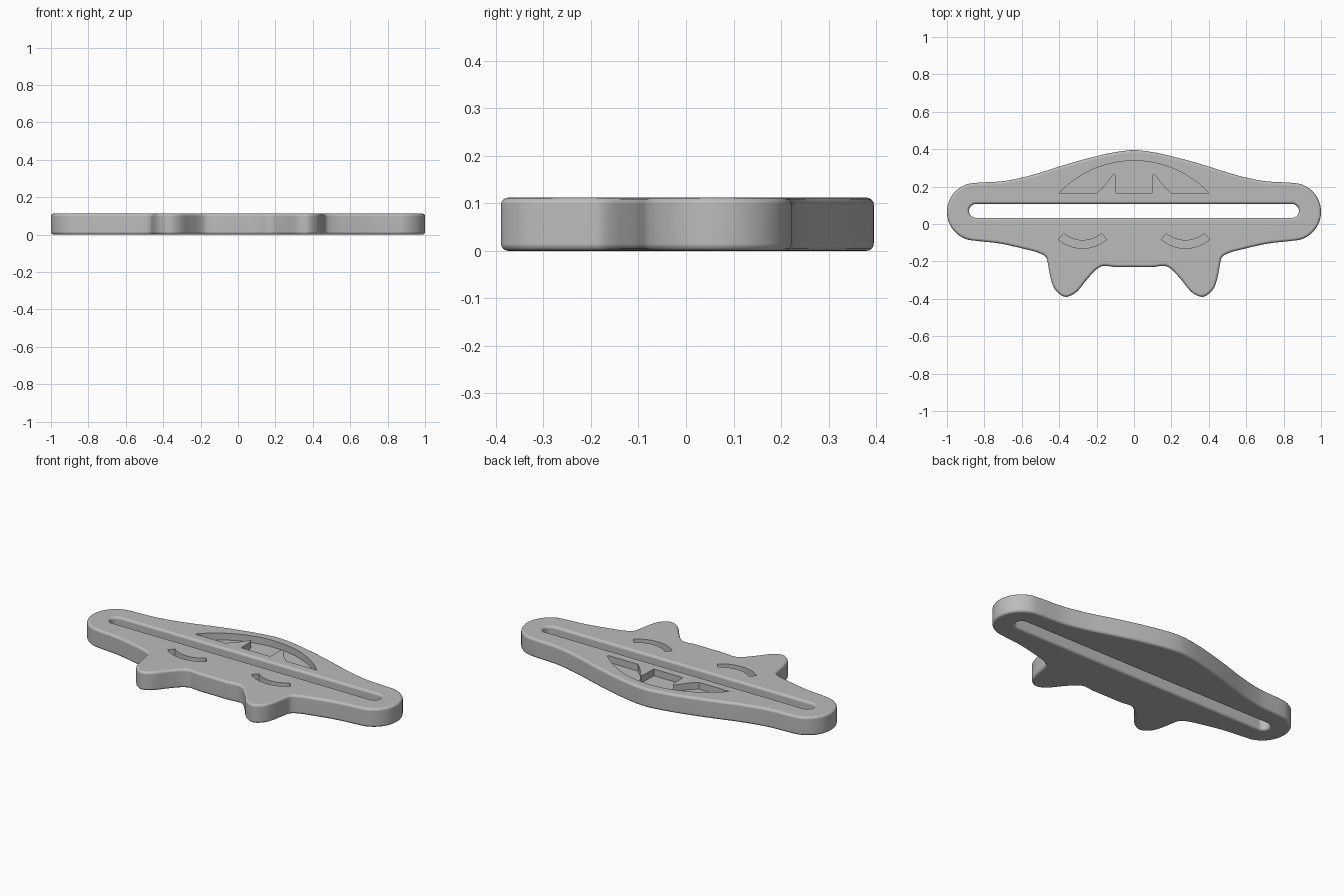
import bpy, bmesh, math
from mathutils import Vector

if "Cube" in bpy.data.objects:
    bpy.data.objects.remove(bpy.data.objects["Cube"])

THICK = 0.112
DEPTH = 0.04

grey = bpy.data.materials.new("plain grey")
grey.use_nodes = True
colour = (0.5, 0.5, 0.5, 1)
grey.diffuse_color = colour
grey.node_tree.nodes["Principled BSDF"].inputs["Base Color"].default_value = colour


def mirrored(points):
    """Close a right-hand half outline (x >= 0) across the centre line."""
    return points + [(-x, y) for x, y in reversed(points) if x > 1e-4]


def spline(points, steps=5):
    """Smooth closed curve through the points."""
    pts = [Vector(p) for p in points]
    n = len(pts)
    out = []
    for i in range(n):
        a, b, c, d = (pts[(i + k) % n] for k in (-1, 0, 1, 2))
        # centripetal tangents keep uneven spacing free of loops
        ta, tb, tc = (math.sqrt((q - p).length) for p, q in ((a, b), (b, c), (c, d)))
        m1 = tb * ((b - a) / ta - (c - a) / (ta + tb) + (c - b) / tb)
        m2 = tb * ((c - b) / tb - (d - b) / (tb + tc) + (d - c) / tc)
        for s in range(steps):
            t = s / steps
            out.append(b * (2*t**3 - 3*t**2 + 1) + m1 * (t**3 - 2*t**2 + t)
                       + c * (3*t**2 - 2*t**3) + m2 * (t**3 - t**2))
    return [tuple(p) for p in out]


def arc(cx, cy, r, start, end, n):
    return [(cx + r * math.cos(math.radians(start + (end - start) * i / n)),
             cy + r * math.sin(math.radians(start + (end - start) * i / n)))
            for i in range(n + 1)]


def prism(name, outline, z0, z1):
    bm = bmesh.new()
    base = bm.faces.new([bm.verts.new((x, y, z0)) for x, y in outline])
    top = bmesh.ops.extrude_face_region(bm, geom=[base])["geom"]
    bmesh.ops.translate(bm, vec=(0, 0, z1 - z0),
                        verts=[v for v in top if isinstance(v, bmesh.types.BMVert)])
    bmesh.ops.recalc_face_normals(bm, faces=bm.faces)
    mesh = bpy.data.meshes.new(name)
    bm.to_mesh(mesh)
    bm.free()
    obj = bpy.data.objects.new(name, mesh)
    bpy.context.collection.objects.link(obj)
    mesh.materials.append(grey)
    return obj


def cut(target, cutter):
    mod = target.modifiers.new(cutter.name, 'BOOLEAN')
    mod.operation = 'DIFFERENCE'
    mod.solver = 'EXACT'
    mod.object = cutter
    cutter.hide_render = True
    cutters.append(cutter)


cutters = []

# Body: rounded ends, arched back edge and two ears on the front edge
half = [(0, 0.395), (0.1, 0.384), (0.25, 0.35), (0.4, 0.307), (0.5, 0.275),
        (0.6, 0.248), (0.7, 0.229)]
half += arc(0.845, 0.065, 0.155, 90, -90, 10)
half += [(0.72, -0.104), (0.6, -0.13), (0.505, -0.156), (0.47, -0.178), (0.46, -0.215),
         (0.443, -0.3), (0.42, -0.353), (0.37, -0.389), (0.315, -0.37), (0.25, -0.295),
         (0.2, -0.242), (0.165, -0.224), (0.1, -0.23), (0, -0.23)]
body = prism("body", spline(mirrored(half)), 0, THICK)

# Long slot through the body
slot = mirrored(arc(0.845, 0.07, 0.037, 90, -90, 16))
cut(body, prism("slot_cutter", slot, -0.1, 0.3))

# Rounded rims
bevel = body.modifiers.new("rims", 'BEVEL')
bevel.width = 0.015
bevel.segments = 4
bevel.limit_method = 'ANGLE'
bevel.angle_limit = math.radians(60)
bevel.use_clamp_overlap = False

# Mouth recess: an arch with two fangs left standing
r = (0.4**2 + 0.173**2) / (2 * 0.173)
sweep = math.degrees(math.asin(0.4 / r))
mouth = arc(0, 0.338 - r, r, 90, 90 - sweep, 16)
mouth += [(0.2, 0.165), (0.165, 0.198), (0.135, 0.235), (0.115, 0.265), (0.104, 0.27),
          (0.097, 0.255), (0.095, 0.165)]
cut(body, prism("mouth_cutter", mirrored(mouth), THICK - DEPTH, 0.2))

# Closed eye recesses: curved bands
for side, name in ((1, "left"), (-1, "right")):
    band = arc(0, 0.07, 0.2, 230, 310, 14) + arc(0, 0.07, 0.158, 310, 230, 14)
    eye = [(side * 0.275 + x, y) for x, y in band]
    cut(body, prism(name + "_eye_cutter", eye, THICK - DEPTH, 0.2))

# Apply the cuts and shade smooth
graph = bpy.context.evaluated_depsgraph_get()
mesh = bpy.data.meshes.new_from_object(body.evaluated_get(graph))
body.modifiers.clear()
body.data = mesh
for cutter in cutters:
    bpy.data.objects.remove(cutter)
bpy.ops.object.select_all(action='DESELECT')
body.select_set(True)
bpy.context.view_layer.objects.active = body
bpy.ops.object.shade_smooth_by_angle(angle=math.radians(35))
weighted = body.modifiers.new("even_shading", 'WEIGHTED_NORMAL')
weighted.keep_sharp = True
